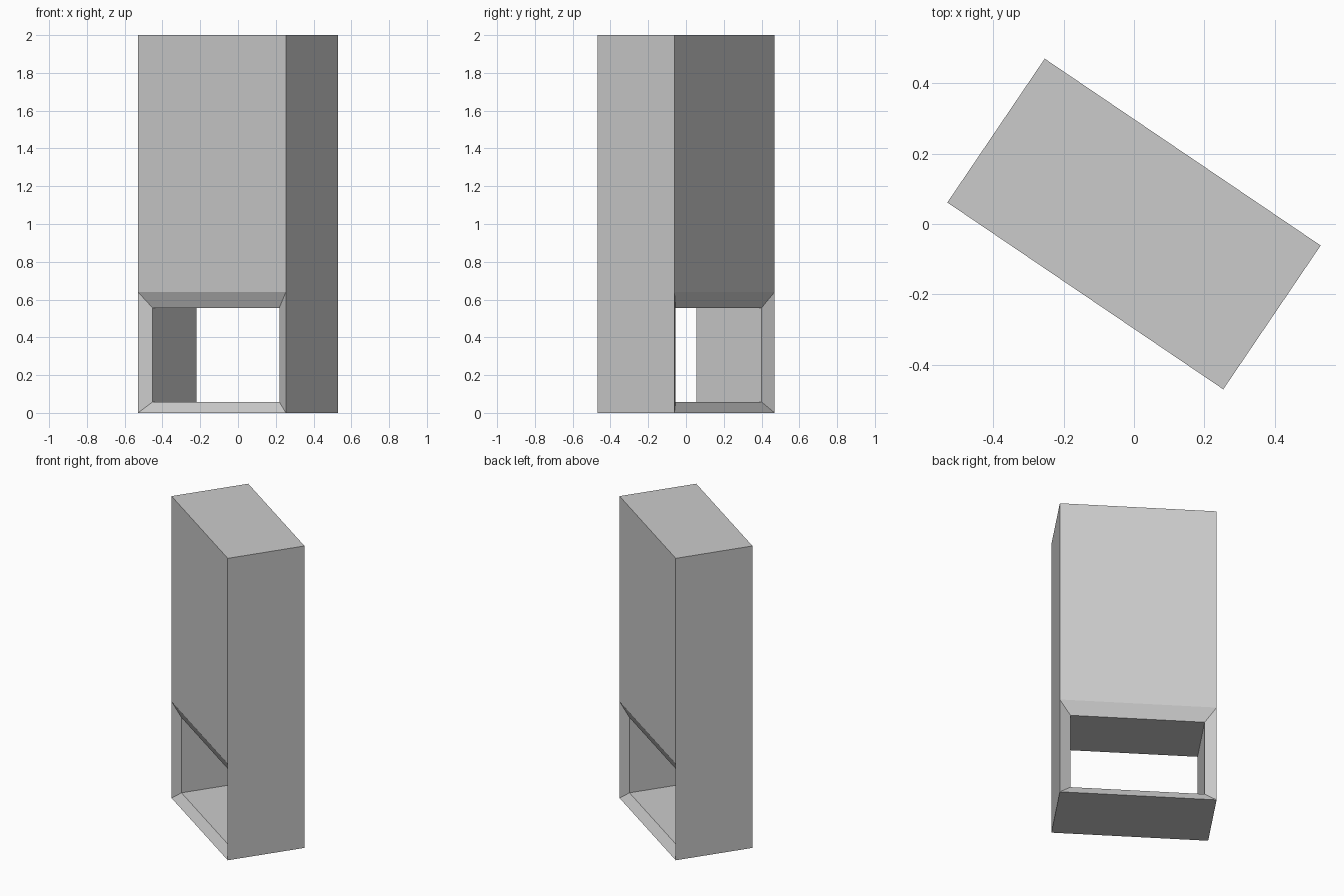
import bpy, bmesh, math
from mathutils import Matrix

if "Cube" in bpy.data.objects:
    bpy.data.objects.remove(bpy.data.objects["Cube"])

L, W, H = 0.946, 0.493, 2.0      # length, depth, height
OPEN_TOP = 0.64                  # top of the splayed opening on the face
INSET, RECESS = 0.068, 0.038     # splay inset and depth
Z_LOW, Z_HIGH = 0.058, 0.556     # tunnel floor and ceiling

bm = bmesh.new()


def ring(x, y, z0, z1):
    return [bm.verts.new(p) for p in ((-x, y, z0), (x, y, z0), (x, y, z1), (-x, y, z1))]


def bridge(a, b):
    for i in range(4):
        j = (i + 1) % 4
        bm.faces.new((a[i], a[j], b[j], b[i]))


# Front and back: solid panel above, splayed frame around the opening below
sides = []
for s in (-1, 1):
    outer = ring(L / 2, s * W / 2, 0, OPEN_TOP)
    inner = ring(L / 2 - INSET, s * (W / 2 - RECESS), Z_LOW, Z_HIGH)
    bridge(outer, inner)
    top = [bm.verts.new((x, s * W / 2, H)) for x in (-L / 2, L / 2)]
    bm.faces.new((outer[3], outer[2], top[1], top[0]))
    sides.append((outer, inner, top))

# Tunnel walls joining both openings
(fo, fi, ft), (bo, bi, bt) = sides
bridge(fi, bi)

# Bottom, top and the two end walls
bm.faces.new((fo[0], fo[1], bo[1], bo[0]))
bm.faces.new((ft[0], ft[1], bt[1], bt[0]))
for lo, mid, hi in ((0, 3, 0), (1, 2, 1)):
    bm.faces.new((fo[lo], bo[lo], bo[mid], bt[hi], ft[hi], fo[mid]))

bmesh.ops.recalc_face_normals(bm, faces=bm.faces)
bm.transform(Matrix.Rotation(math.radians(-34.1), 4, 'Z'))

mesh = bpy.data.meshes.new("block_with_opening")
bm.to_mesh(mesh)
bm.free()
bpy.context.collection.objects.link(bpy.data.objects.new("block_with_opening", mesh))
